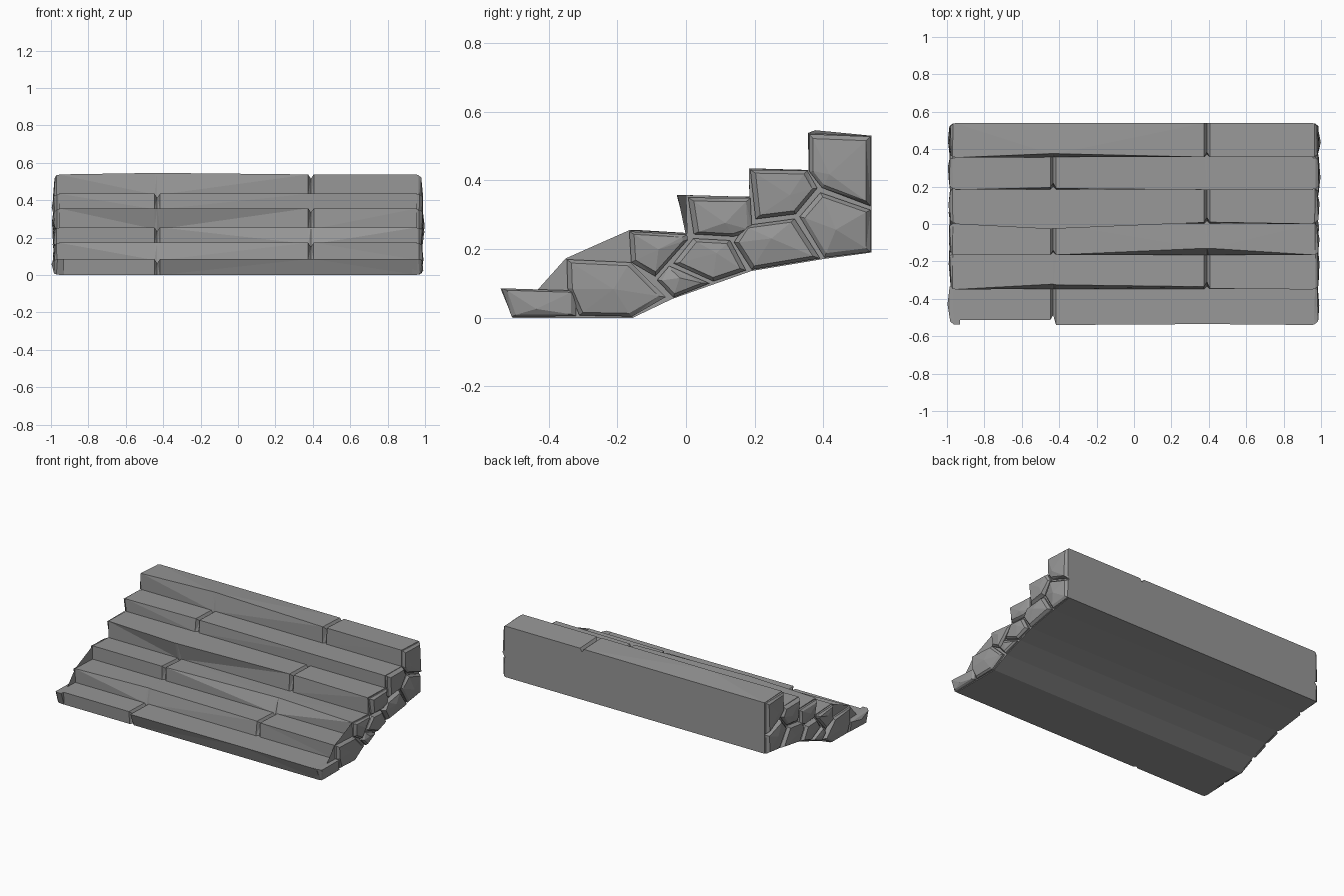
import bpy, bmesh, random
from mathutils import Vector

if "Cube" in bpy.data.objects:
    bpy.data.objects.remove(bpy.data.objects["Cube"])

random.seed(4)
stone = bpy.data.materials.new("grey_stone")
stone.diffuse_color = (0.31, 0.31, 0.31, 1)
stone.use_nodes = True
stone.node_tree.nodes["Principled BSDF"].inputs["Base Color"].default_value = stone.diffuse_color


def make_object(name, bm):
    bmesh.ops.recalc_face_normals(bm, faces=bm.faces)
    me = bpy.data.meshes.new(name)
    bm.to_mesh(me)
    bm.free()
    me.materials.append(stone)
    ob = bpy.data.objects.new(name, me)
    bpy.context.collection.objects.link(ob)
    return ob


# Staircase body: stepped profile lofted along x, with joint grooves
END = 0.958
STATIONS = [-END, -0.447, -0.432, -0.417, 0.375, 0.39, 0.405, END]
JOINTS = {2: (0, 2, 4), 5: (1, 3, 5)}          # groove station -> grooved steps
# y of each tread's front edge at the six ungrooved stations
NOSE = [
    [-0.512, -0.512, -0.54, -0.535, -0.535, -0.54],
    [-0.35, -0.322, -0.325, -0.335, -0.345, -0.35],
    [-0.165, -0.165, -0.165, -0.13, -0.13, -0.165],
    [0.0, -0.027, -0.025, 0.008, 0.01, 0.0],
    [0.183, 0.195, 0.19, 0.183, 0.183, 0.183],
    [0.355, 0.376, 0.376, 0.358, 0.358, 0.357],
]
FOOT = [-0.505, -0.347, -0.165, 0.003, 0.185, 0.357, 0.54]
TOP = [(0.085, 0.08), (0.173, 0.166), (0.255, 0.246),
       (0.357, 0.352), (0.435, 0.43), (0.538, 0.53)]
UNDER = [(0.54, 0.19), (0.4, 0.171), (0.19, 0.136),
         (0.08, 0.103), (-0.04, 0.055), (-0.155, 0.0)]


def section(i):
    key = {0: 0, 1: 1, 2: 1, 3: 2, 4: 3, 5: 3, 6: 4, 7: 5}[i]
    pts = []
    foot_z = 0.0
    for s in range(6):
        groove = s in JOINTS.get(i, ())
        back, drop = (0.025, 0.022) if groove else (0, 0)
        y = NOSE[s][key]
        if i in JOINTS:
            y = max(y, NOSE[s][key + 1])
        bump = 0.008 if s == 5 and 1 <= i <= 3 else 0
        pts.append((FOOT[s] + back * 0.6, foot_z))
        pts.append((y + back, TOP[s][0] - drop + bump))
        foot_z = TOP[s][1] - drop
    pts.append((FOOT[6], foot_z))
    return pts + UNDER


bm = bmesh.new()
rings = [[bm.verts.new((x, y, z)) for y, z in section(i)]
         for i, x in enumerate(STATIONS)]
n = len(rings[0])
for a, b in zip(rings, rings[1:]):
    for k in range(n):
        m = (k + 1) % n
        bm.faces.new((a[k], a[m], b[m], b[k]))
bm.faces.new(rings[0])
bm.faces.new(rings[-1])
bmesh.ops.triangulate(bm, faces=bm.faces)
make_object("stair_body", bm)

# End stones: polygon outlines in (y, z), chiselled and mirrored to both ends
STONES = [
    [(-.54, .087), (-.318, .08), (-.318, .004), (-.51, .002)],
    [(-.35, .172), (-.16, .163), (-.055, .06), (-.155, .002), (-.312, .005), (-.347, .085)],
    [(-.168, .253), (.006, .243), (.008, .228), (-.09, .118), (-.162, .16)],
    [(.003, .352), (.19, .35), (.195, .252), (.14, .235), (.02, .242)],
    [(.184, .433), (.355, .43), (.385, .378), (.32, .3), (.2, .285)],
    [(.357, .537), (.54, .53), (.54, .322), (.395, .377), (.357, .425)],
    [(.39, .367), (.54, .315), (.54, .19), (.402, .173), (.328, .295)],
    [(.17, .27), (.318, .29), (.394, .172), (.19, .138), (.137, .22)],
    [(.02, .233), (.13, .227), (.178, .137), (.08, .104), (-.04, .158)],
    [(-.05, .153), (.073, .1), (-.037, .057), (-.087, .11)],
]


def end_stones(name, side):
    bm = bmesh.new()
    for outline in STONES:
        pts = [Vector(p) for p in outline]
        c = sum(pts, Vector((0, 0))) / len(pts)
        size = sum((p - c).length for p in pts) / len(pts)
        rings = []
        # outer wall, rim and recessed chiselled face
        for x, inset, jit in ((.93, .003, 0), (.968, .003, .004), (.982, .018, .005)):
            ring = []
            for p in pts:
                q = c + (p - c) * (1 - inset / size)
                ring.append(bm.verts.new(
                    (side * (x + random.uniform(-jit, jit)), q.x, q.y)))
            rings.append(ring)
        k = len(pts)
        for a, b in zip(rings, rings[1:]):
            for i in range(k):
                j = (i + 1) % k
                bm.faces.new((a[i], a[j], b[j], b[i]))
        off = Vector((random.uniform(-.2, .2), random.uniform(-.2, .2))) * size
        peak = bm.verts.new((side * random.uniform(.988, 1.0), c.x + off.x, c.y + off.y))
        for i in range(k):
            bm.faces.new((rings[-1][i], rings[-1][(i + 1) % k], peak))
        bm.faces.new(rings[0])
    bmesh.ops.triangulate(bm, faces=bm.faces)
    make_object(name, bm)


end_stones("right_end_stones", 1)
end_stones("left_end_stones", -1)
